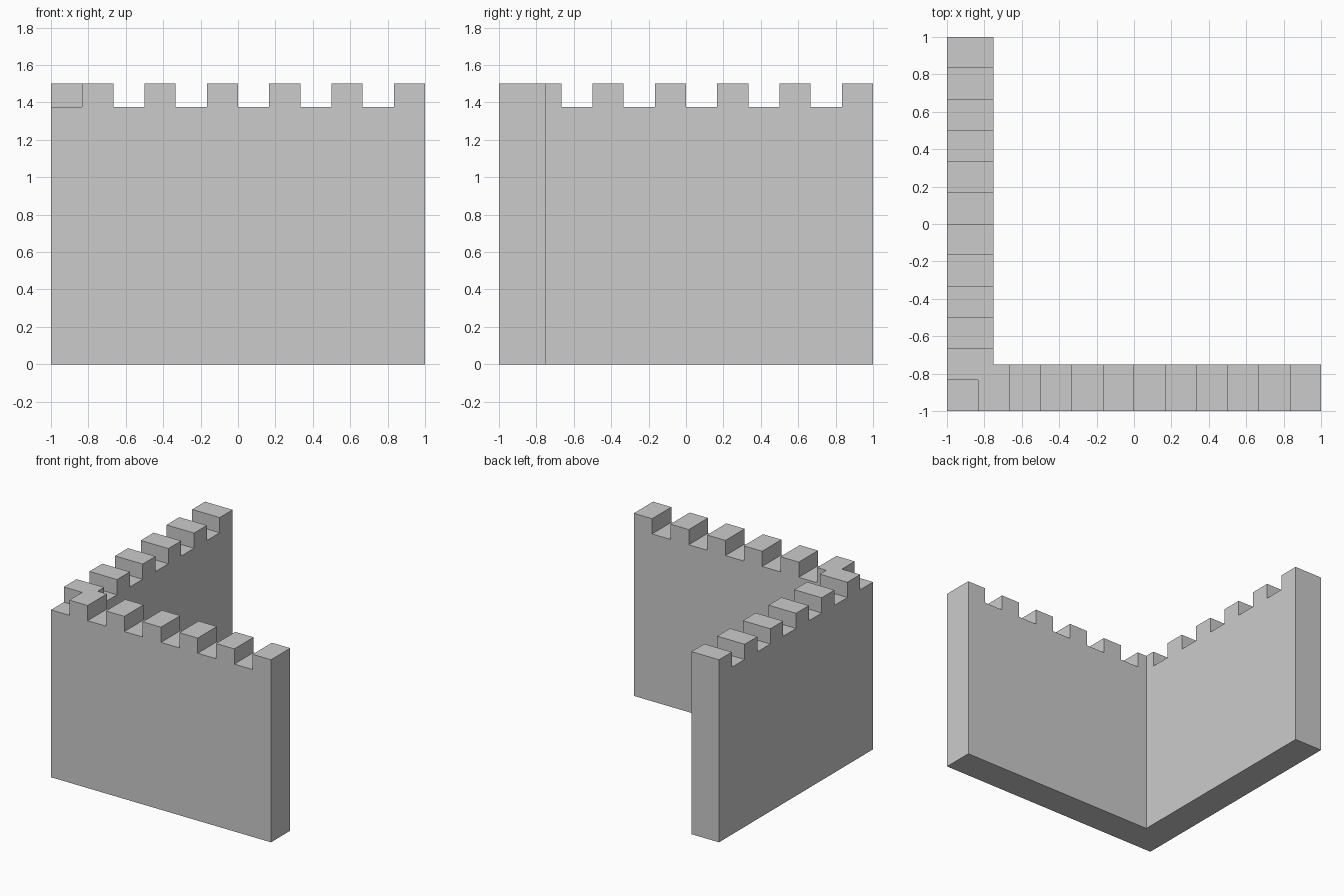
import bpy, bmesh, math
from mathutils import Vector

if "Cube" in bpy.data.objects:
    bpy.data.objects.remove(bpy.data.objects["Cube"])

THICK, WALL_H, TOP_H, STEP = 0.25, 1.375, 1.5, 1 / 6
INNER = -1 + THICK


def raise_faces(bm, faces, height):
    """Extrude faces straight up and return the new top faces."""
    geom = bmesh.ops.extrude_face_region(bm, geom=faces)["geom"]
    verts = [g for g in geom if isinstance(g, bmesh.types.BMVert)]
    bmesh.ops.translate(bm, verts=verts, vec=Vector((0, 0, height)))
    return [g for g in geom if isinstance(g, bmesh.types.BMFace)]


def is_merlon(face):
    """Odd steps along either arm of the wall stand up as merlons."""
    c = face.calc_center_median()
    along_x = c.y < INNER and int((c.x + 1) / STEP) % 2 == 1
    along_y = c.x < INNER and int((c.y + 1) / STEP) % 2 == 1
    return along_x or along_y


bm = bmesh.new()

# L-shaped floor plan, split at every battlement step
lines = sorted([-1 + k * STEP for k in range(13)] + [INNER])
for x0, x1 in zip(lines, lines[1:]):
    for y0, y1 in zip(lines, lines[1:]):
        if min((x0 + x1) / 2, (y0 + y1) / 2) < INNER:
            corners = ((x0, y0), (x1, y0), (x1, y1), (x0, y1))
            bm.faces.new([bm.verts.new((x, y, 0)) for x, y in corners])
bmesh.ops.remove_doubles(bm, verts=bm.verts[:], dist=1e-4)

# Solid wall, then the merlons
top = raise_faces(bm, bm.faces[:], WALL_H)
raise_faces(bm, [f for f in top if is_merlon(f)], TOP_H - WALL_H)

# Merge coplanar faces
bmesh.ops.recalc_face_normals(bm, faces=bm.faces[:])
bmesh.ops.dissolve_limit(bm, angle_limit=math.radians(1),
                         verts=bm.verts[:], edges=bm.edges[:])

mesh = bpy.data.meshes.new("corner_battlement_wall")
bm.to_mesh(mesh)
bm.free()
wall = bpy.data.objects.new("corner_battlement_wall", mesh)
bpy.context.collection.objects.link(wall)
